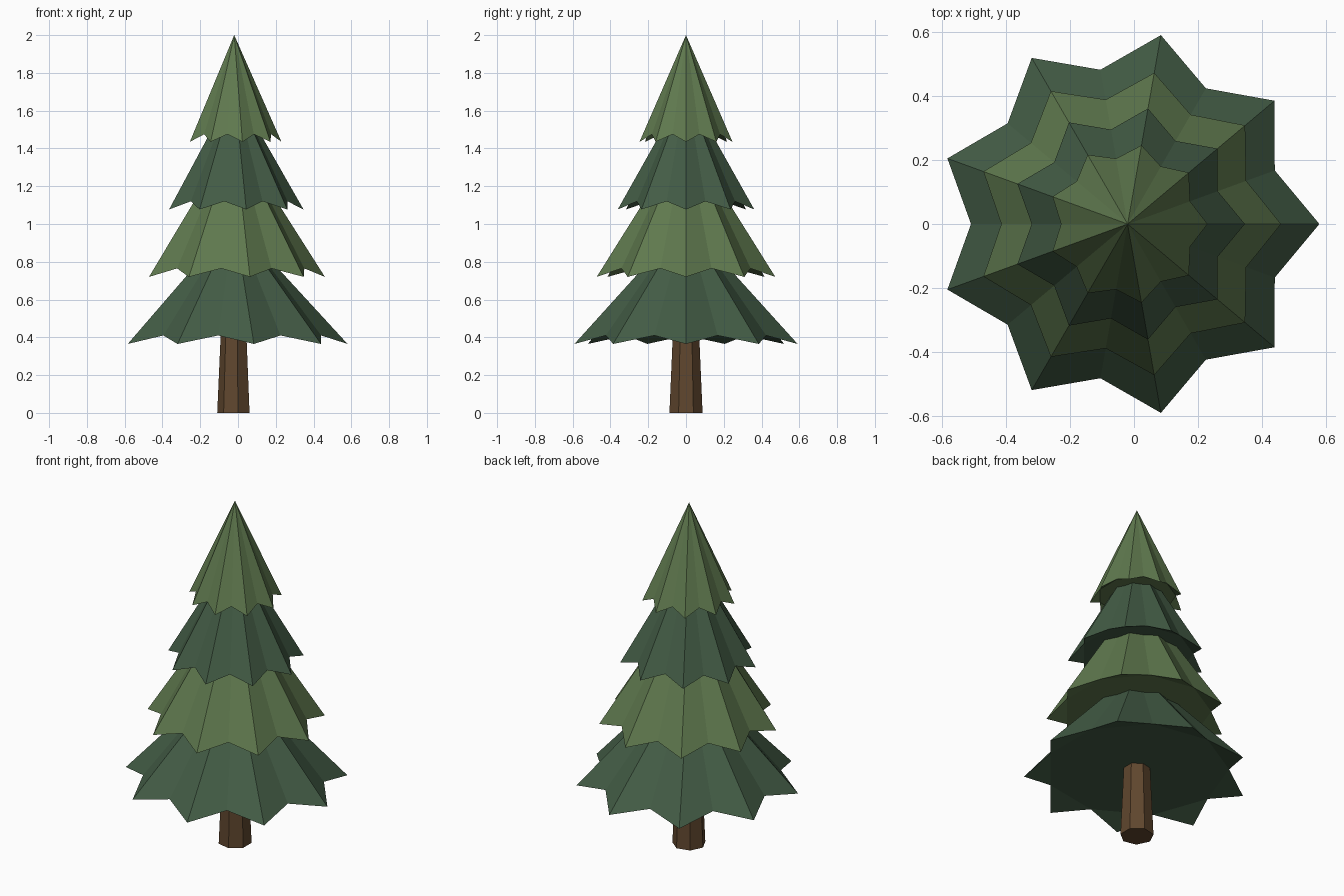
import bpy, bmesh
from math import cos, sin, pi

if "Cube" in bpy.data.objects:
    bpy.data.objects.remove(bpy.data.objects["Cube"])

CX = -0.02   # trunk axis, offset so the star skirt is centred in x
N = 9        # branch tips per tier


def material(name, rgb):
    m = bpy.data.materials.new(name)
    m.diffuse_color = (*rgb, 1)
    m.use_nodes = True
    m.node_tree.nodes["Principled BSDF"].inputs["Base Color"].default_value = m.diffuse_color
    return m


def finish(name, bm, mat):
    bmesh.ops.recalc_face_normals(bm, faces=bm.faces)
    me = bpy.data.meshes.new(name)
    bm.to_mesh(me)
    bm.free()
    me.materials.append(mat)
    ob = bpy.data.objects.new(name, me)
    bpy.context.collection.objects.link(ob)
    return ob


def polar(bm, r, a, z):
    return bm.verts.new((CX + r * cos(a), r * sin(a), z))


def tier(name, r_tip, r_notch, z_tip, z_notch, r_top, z_top, mat):
    """Star-edged skirt; r_top = 0 gives a pointed tip."""
    bm = bmesh.new()
    step = pi / N
    rim = [polar(bm, r_notch if i % 2 else r_tip, i * step,
                 z_notch if i % 2 else z_tip) for i in range(2 * N)]
    if r_top:
        top = [polar(bm, r_top * (0.9 if i % 2 else 1), i * step, z_top)
               for i in range(2 * N)]
        bm.faces.new(top)
    else:
        apex = polar(bm, 0, 0, z_top)
    for i in range(2 * N):
        j = (i + 1) % (2 * N)
        if r_top:
            bm.faces.new((rim[i], rim[j], top[j], top[i]))
        else:
            bm.faces.new((rim[i], rim[j], apex))
    # underside: flat centre plus drooping tips
    bm.faces.new(rim[1::2])
    for i in range(0, 2 * N, 2):
        bm.faces.new((rim[i - 1], rim[i], rim[i + 1]))
    return finish(name, bm, mat)


dark = material("dark_needles", (0.056, 0.107, 0.060))
light = material("light_needles", (0.114, 0.190, 0.076))
bark = material("bark", (0.115, 0.062, 0.027))

# Four foliage tiers
tier("foliage_bottom", 0.60, 0.49, 0.365, 0.41, 0.20, 0.80, dark)
tier("foliage_lower", 0.48, 0.395, 0.72, 0.765, 0.20, 1.16, light)
tier("foliage_upper", 0.367, 0.30, 1.077, 1.12, 0.12, 1.51, dark)
tier("foliage_top", 0.25, 0.208, 1.435, 1.475, 0, 2.0, light)

# Seven-sided tapered trunk
bm = bmesh.new()
rings = [[polar(bm, r, pi + i * 2 * pi / 7, z) for i in range(7)]
         for r, z in ((0.09, 0), (0.07, 0.45))]
for ring in rings:
    bm.faces.new(ring)
for i in range(7):
    j = (i + 1) % 7
    bm.faces.new((rings[0][i], rings[0][j], rings[1][j], rings[1][i]))
finish("trunk", bm, bark)
